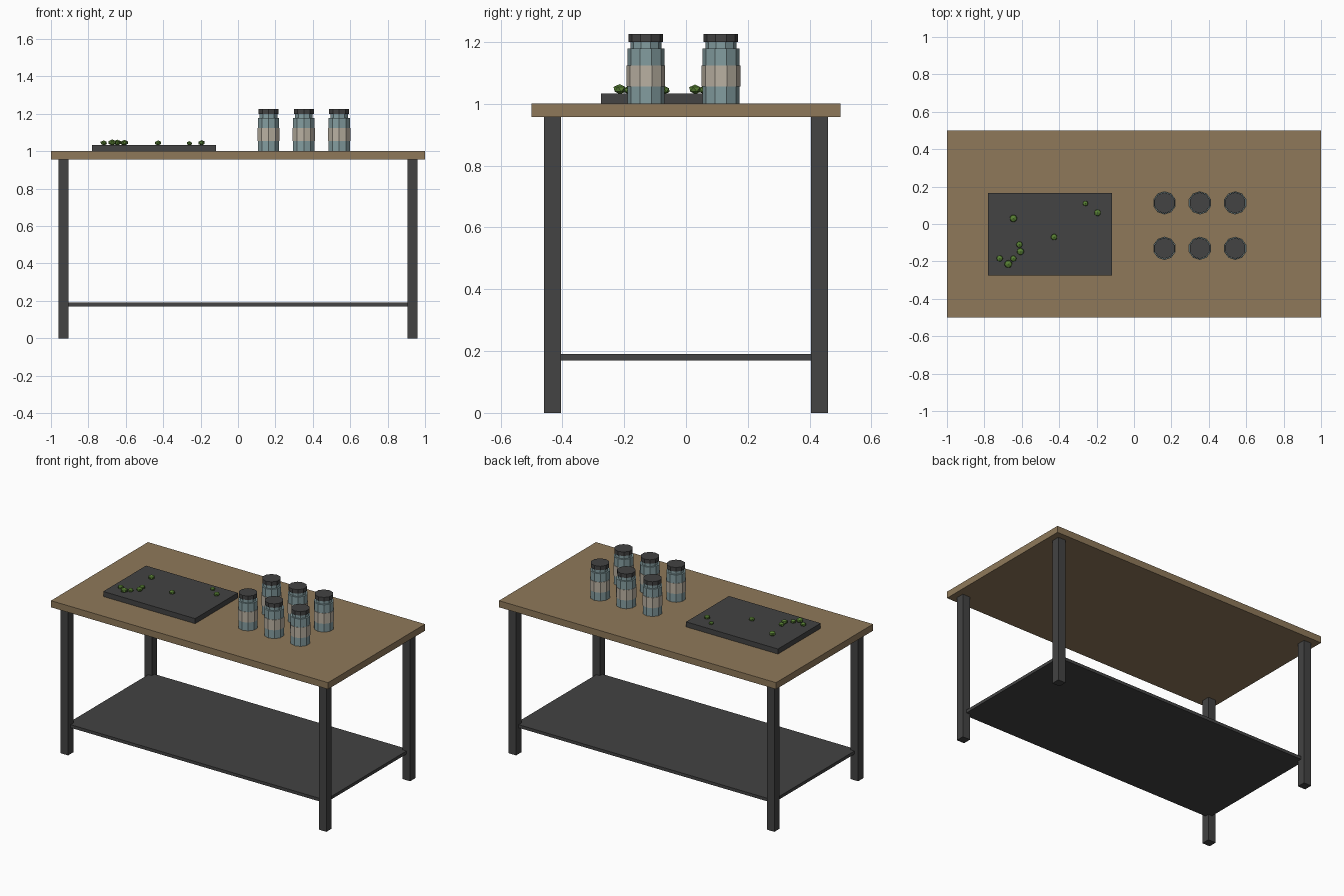
import bpy
import bmesh
from mathutils import Matrix, Vector

cube = bpy.data.objects.get("Cube")
if cube:
    bpy.data.objects.remove(cube, do_unlink=True)


def srgb(*channels):
    return tuple((c / 255 / 12.92) if c < 11 else ((c / 255 + 0.055) / 1.055) ** 2.4
                 for c in channels) + (1.0,)


def material(name, color):
    mat = bpy.data.materials.new(name)
    mat.use_nodes = True
    mat.diffuse_color = color
    mat.node_tree.nodes["Principled BSDF"].inputs["Base Color"].default_value = color
    return mat


wood = material("brown wood", srgb(143, 121, 90))
metal = material("dark grey", srgb(67, 67, 67))
glass = material("blue grey glass", srgb(132, 157, 160))
paper = material("beige label", srgb(186, 177, 162))
leaf = material("leaf green", srgb(88, 128, 52))


def finish(name, bm, mat):
    mesh = bpy.data.meshes.new(name)
    bm.to_mesh(mesh)
    bm.free()
    mesh.materials.append(mat)
    obj = bpy.data.objects.new(name, mesh)
    bpy.context.collection.objects.link(obj)
    return obj


def box(name, low, high, mat):
    low, high = Vector(low), Vector(high)
    bm = bmesh.new()
    bmesh.ops.create_cube(bm, size=1, matrix=Matrix.Translation((low + high) / 2)
                          @ Matrix.Diagonal((high - low).to_4d()))
    return finish(name, bm, mat)


def drum(name, x, y, bands, mat):
    """Ten-sided upright drums, one for each (radius, bottom, top)."""
    bm = bmesh.new()
    for radius, bottom, top in bands:
        bmesh.ops.create_cone(bm, cap_ends=True, segments=10, radius1=radius,
                              radius2=radius, depth=top - bottom,
                              matrix=Matrix.Translation((x, y, (bottom + top) / 2)))
    return finish(name, bm, mat)


# Table: top, legs and lower shelf
box("table_top", (-1, -0.5, 0.957), (1, 0.5, 1), wood)
for side, sx in (("left", 1), ("right", -1)):
    for end, sy in (("front", -1), ("back", 1)):
        cx, cy = 0.932 * sx, 0.432 * sy
        box(f"{end}_{side}_leg", (cx - 0.027, cy - 0.027, 0),
            (cx + 0.027, cy + 0.027, 0.957), metal)
box("lower_shelf", (-0.932, -0.432, 0.17), (0.932, 0.432, 0.19), metal)

# Chopping board
box("chopping_board", (-0.78, -0.275, 1), (-0.117, 0.166, 1.033), metal)

# Jars in two rows of three
for row, y in (("front", -0.13), ("back", 0.113)):
    for number, x in enumerate((0.163, 0.352, 0.541), 1):
        tag = f"{row}_jar_{number}"
        drum(tag + "_glass", x, y, [(0.06, 1, 1.178), (0.05, 1.178, 1.2)], glass)
        drum(tag + "_label", x, y, [(0.0625, 1.055, 1.123)], paper)
        drum(tag + "_lid", x, y, [(0.056, 1.199, 1.225)], metal)

# Scattered herb pieces on the board: x, y, radius
herbs = [(-0.645, 0.03, 0.022), (-0.26, 0.11, 0.016), (-0.195, 0.06, 0.02),
         (-0.427, -0.07, 0.019), (-0.613, -0.11, 0.019), (-0.607, -0.147, 0.021),
         (-0.645, -0.185, 0.018), (-0.672, -0.214, 0.023), (-0.718, -0.184, 0.019)]
for number, (x, y, radius) in enumerate(herbs, 1):
    bm = bmesh.new()
    bmesh.ops.create_icosphere(
        bm, subdivisions=1, radius=radius,
        matrix=Matrix.Translation((x, y, 1.031 + radius * 0.7))
        @ Matrix.Rotation(number * 0.9, 4, "Z") @ Matrix.Diagonal((1, 1, 0.72, 1)))
    finish(f"herb_piece_{number}", bm, leaf)
